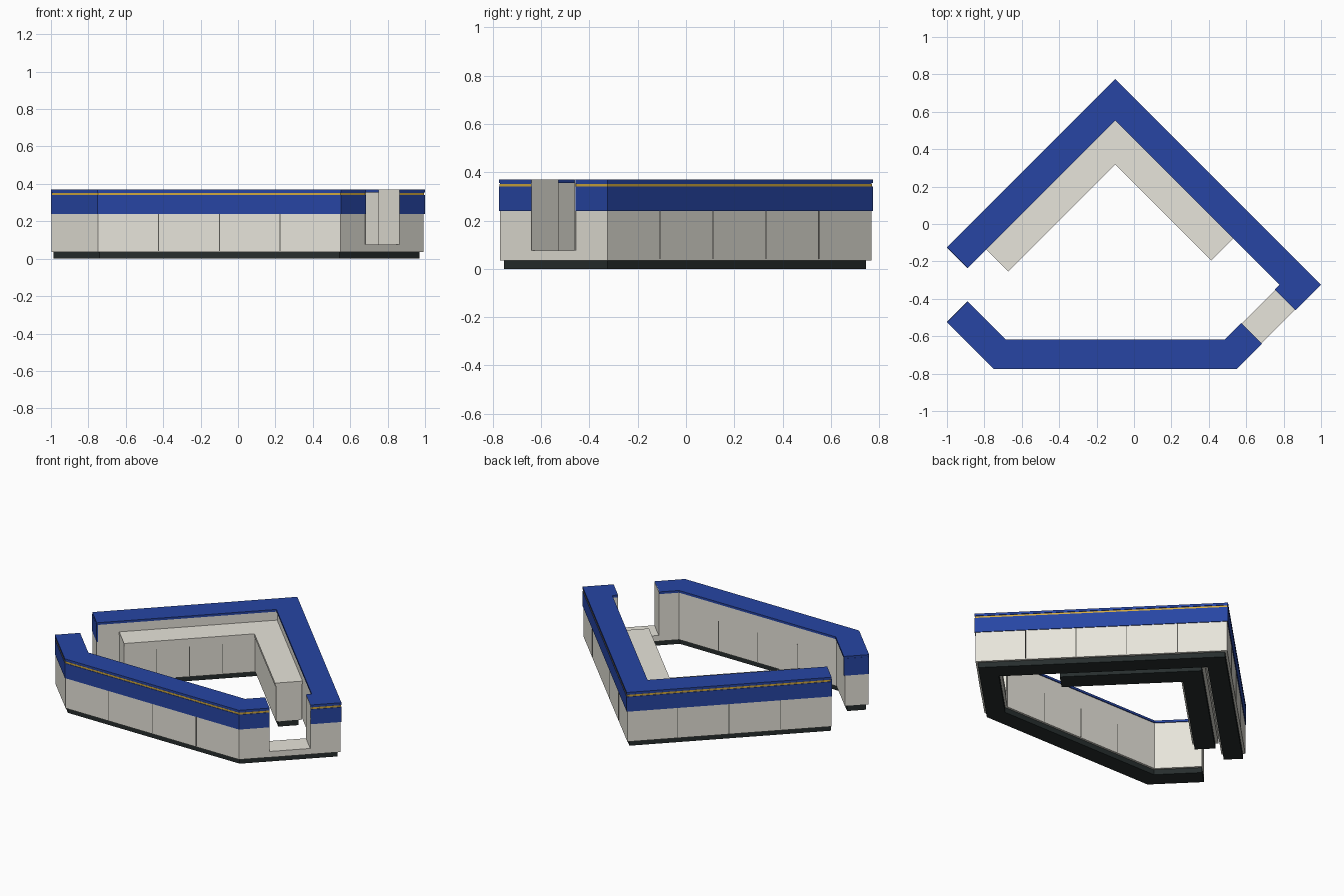
import bpy, bmesh
from mathutils import Vector

if "Cube" in bpy.data.objects:
    bpy.data.objects.remove(bpy.data.objects["Cube"])


def material(name, rgb):
    m = bpy.data.materials.new(name)
    m.diffuse_color = (*rgb, 1)
    m.use_nodes = True
    m.node_tree.nodes["Principled BSDF"].inputs["Base Color"].default_value = m.diffuse_color
    return m


CREAM = material("cream panel", (0.80, 0.78, 0.705))
BLUE = material("blue trim", (0.02, 0.06, 0.37))
GOLD = material("gold line", (0.65, 0.40, 0.05))
DARK = material("dark plinth", (0.02, 0.027, 0.027))
SEAM = material("grey seam", (0.10, 0.10, 0.09))


def offset(pts, d):
    """Mitred offset to the right of an open path."""
    normals = []
    for a, b in zip(pts, pts[1:]):
        t = (b - a).normalized()
        normals.append(Vector((t.y, -t.x)))
    out = []
    for i, p in enumerate(pts):
        n0 = normals[max(i - 1, 0)]
        n1 = normals[min(i, len(normals) - 1)]
        m = (n0 + n1).normalized()
        out.append(p + m * d / m.dot(n0))
    return out


def strip(name, pts, d0, d1, z0, z1, mat):
    """Solid band following a path, between two offsets and two heights."""
    bm = bmesh.new()
    rings = []
    for p, q in zip(offset(pts, d0), offset(pts, d1)):
        rings.append([bm.verts.new((v.x, v.y, z))
                      for v, z in ((p, z0), (q, z0), (q, z1), (p, z1))])
    for r, s in zip(rings, rings[1:]):
        for k in range(4):
            n = (k + 1) % 4
            bm.faces.new((r[k], r[n], s[n], s[k]))
    bm.faces.new(rings[0])
    bm.faces.new(rings[-1])
    bmesh.ops.recalc_face_normals(bm, faces=bm.faces)
    me = bpy.data.meshes.new(name)
    bm.to_mesh(me)
    bm.free()
    me.materials.append(mat)
    ob = bpy.data.objects.new(name, me)
    bpy.context.collection.objects.link(ob)
    return ob


def seams(name, a, b, panels, d0, d1, z0, z1):
    """Thin panel joints spaced evenly along one segment."""
    t = (b - a).normalized() * 0.0025
    for i in range(1, panels):
        p = a.lerp(b, i / panels)
        strip(f"{name}_{i}", [p - t, p + t], d0, d1, z0, z1, SEAM)


def end_plate(name, path, last, z0, z1, mat, thick):
    """Plate capping the first or last end of a counter path."""
    if last:
        t = (path[-1] - path[-2]).normalized()
        pts = [path[-1] - t * thick, path[-1] + t * 0.001]
    else:
        t = (path[1] - path[0]).normalized()
        pts = [path[0] - t * 0.001, path[0] + t * thick]
    strip(name, pts, 0, W, z0, z1, mat)


W = 0.157
A, B, C, G1, G2, D, E, F = (Vector(p) for p in (
    (-1, -0.125), (-0.1, 0.775), (1, -0.325), (0.864, -0.461),
    (0.684, -0.641), (0.55, -0.775), (-0.75, -0.775), (-1, -0.525)))
back = [A, B, C, G1]
front = [G2, D, E, F]

# Plinth runs under the whole counter, including the low pass-through
strip("plinth", [A, B, C, D, E, F], 0.02, W - 0.02, 0, 0.036, DARK)
strip("pass_through_sill", [G1, G2], 0.004, W - 0.004, 0.035, 0.075, CREAM)

# Tall counters: body, fascia, gold line and worktop
for label, path in (("back", back), ("front", front)):
    strip(label + "_body", path, 0.005, W - 0.006, 0.035, 0.356, CREAM)
    strip(label + "_fascia", path, 0, 0.012, 0.24, 0.340, BLUE)
    strip(label + "_gold_line", path, 0.003, 0.012, 0.340, 0.352, GOLD)
    strip(label + "_shadow_gap", path, 0.004, 0.012, 0.352, 0.356, BLUE)
    strip(label + "_worktop", path, 0, W, 0.355, 0.37, BLUE)

# Blue ends at the entrance, cream ends at the pass-through
end_plate("back_entrance_end", back, False, 0.24, 0.356, BLUE, 0.006)
end_plate("front_entrance_end", front, True, 0.24, 0.356, BLUE, 0.006)
end_plate("back_pass_end", back, True, 0.075, 0.37, CREAM, 0.003)
end_plate("front_pass_end", front, False, 0.075, 0.37, CREAM, 0.003)

# Panel joints on the outside faces
for label, a, b, n, top in (("back_left", A, B, 4, 0.24), ("back_right", B, C, 5, 0.24),
                            ("sill", C, D, 2, 0.074), ("front", D, E, 4, 0.24)):
    seams(label + "_seam", a, b, n, 0.004, 0.02, 0.04, top)

# Panel joints on the inside of the front counter
fi = offset(front, W - 0.005)
seams("front_inside_seam", fi[1], fi[2], 4, -0.01, 0, 0.04, 0.24)

# Lower inner counter
inner = [Vector((-0.79, -0.137)), Vector((-0.1, 0.553)), Vector((0.53, -0.077))]
IW = 0.166
strip("inner_plinth", inner, 0.02, IW - 0.02, 0, 0.036, DARK)
strip("inner_body", inner, 0, IW - 0.006, 0.035, 0.276, CREAM)
strip("inner_worktop", inner, -0.005, IW, 0.275, 0.295, CREAM)
ii = offset(inner, IW - 0.005)
seams("inner_left_seam", ii[0], ii[1], 4, -0.01, 0, 0.04, 0.24)
